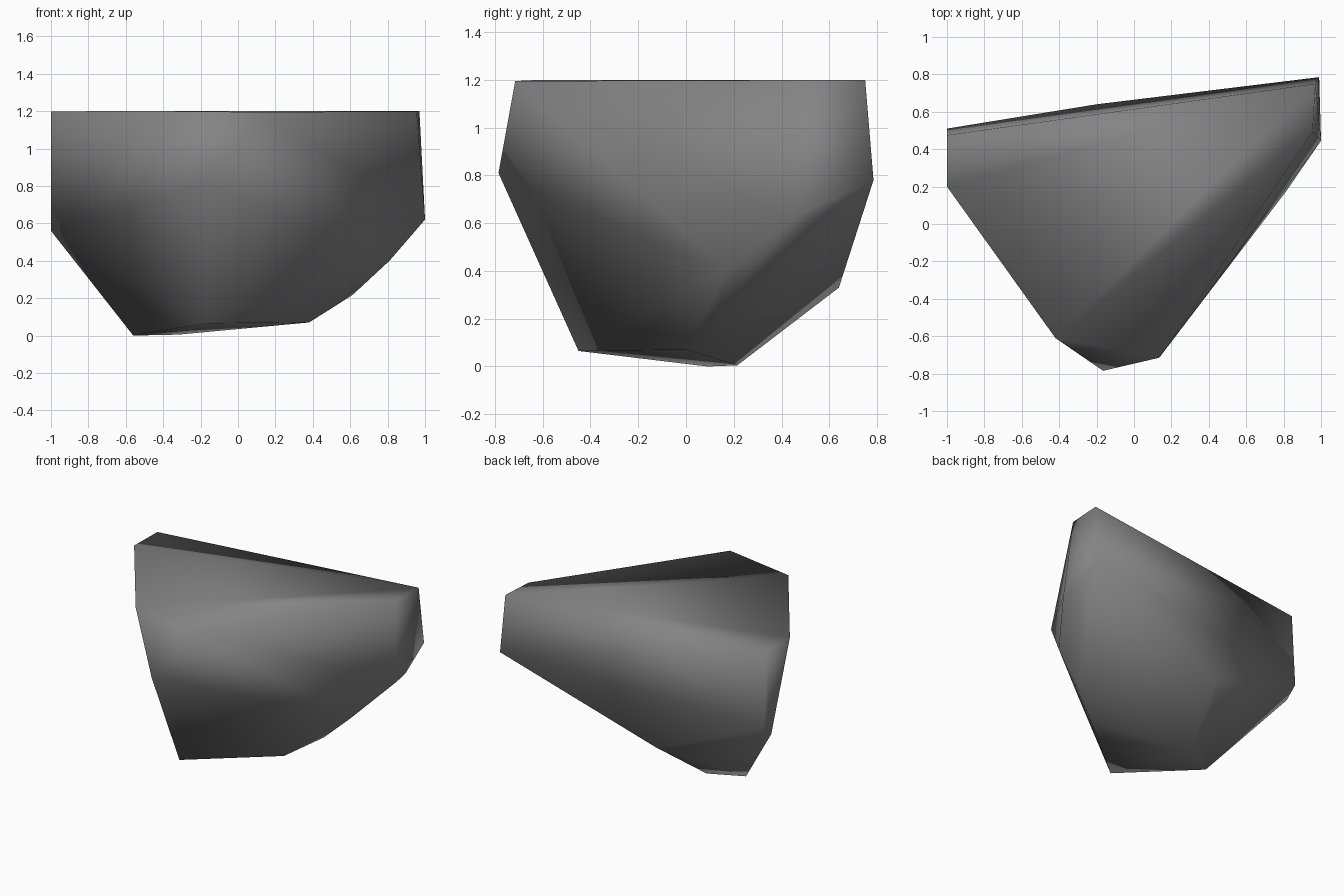
import bpy, bmesh

cube = bpy.data.objects.get("Cube")
if cube:
    bpy.data.objects.remove(cube, do_unlink=True)

# Corners of the boulder, ring by ring
top = [(-1, .475, 1.195), (.97, .75, 1.2), (.955, .495, 1.199),
       (.135, -.715, 1.195), (-.42, -.61, 1.2), (-1, .2, 1.199)]
waist = [(-1, .51, .64), (-1, .42, .56), (-.165, -.785, .81),
         (1, .445, .62), (.99, .57, .635), (.99, .785, .78)]
lower = [(-.2, .64, .33), (.81, .17, .4), (.61, .14, .215)]
base = [(-.56, .09, 0), (-.32, .215, .005), (-.17, -.45, .065), (.38, 0, .07)]

# Stone colour
stone = bpy.data.materials.new("grey_stone")
stone.use_nodes = True
colour = (.23, .23, .23, 1)
stone.diffuse_color = colour
bsdf = next(n for n in stone.node_tree.nodes if n.type == 'BSDF_PRINCIPLED')
bsdf.inputs["Base Color"].default_value = colour
bsdf.inputs["Roughness"].default_value = .9

# Chiselled boulder wrapped around the corners
bm = bmesh.new()
for corner in top + waist + lower + base:
    bm.verts.new(corner)
bmesh.ops.convex_hull(bm, input=bm.verts[:])
loose = [v for v in bm.verts if not v.link_faces]
bmesh.ops.delete(bm, geom=loose, context='VERTS')
bmesh.ops.recalc_face_normals(bm, faces=bm.faces[:])
for face in bm.faces:
    face.smooth = True

mesh = bpy.data.meshes.new("boulder")
bm.to_mesh(mesh)
bm.free()
mesh.materials.append(stone)
boulder = bpy.data.objects.new("boulder", mesh)
bpy.context.collection.objects.link(boulder)
